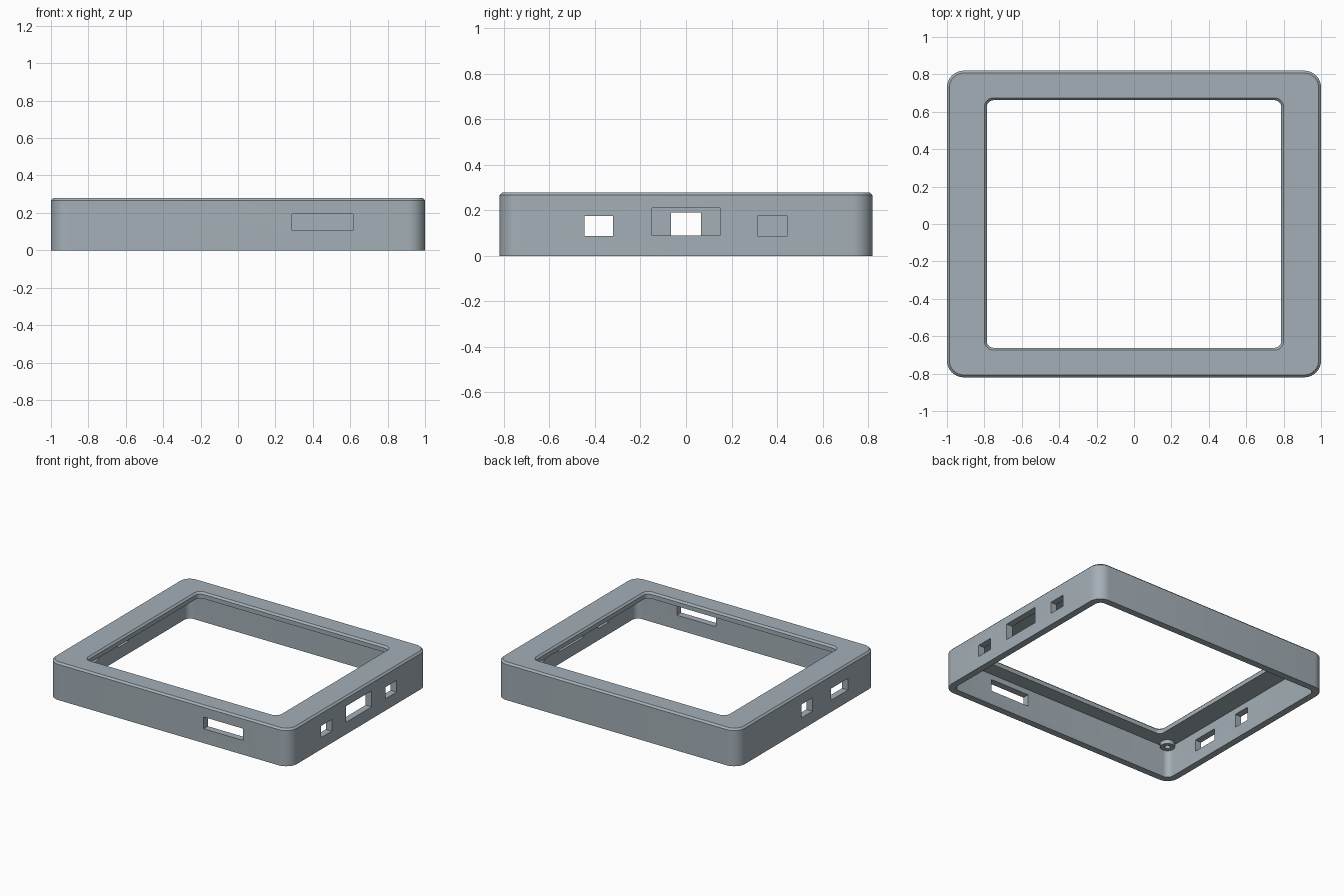
import bpy, bmesh, math

if "Cube" in bpy.data.objects:
    bpy.data.objects.remove(bpy.data.objects["Cube"])

W, D, H = 1.0, 0.82, 0.28      # half width, half depth, height
WALL, CEIL = 0.05, 0.235       # wall thickness, underside of the top plate

grey = bpy.data.materials.new("blue grey plastic")
grey.diffuse_color = (0.37, 0.43, 0.47, 1)
grey.use_nodes = True
grey.node_tree.nodes["Principled BSDF"].inputs["Base Color"].default_value = grey.diffuse_color


def rounded_rect(hx, hy, r, z, n=8):
    """Points of a rounded rectangle, counter-clockwise."""
    pts = []
    for i, (sx, sy) in enumerate([(1, 1), (-1, 1), (-1, -1), (1, -1)]):
        for k in range(n + 1):
            a = math.pi / 2 * (i + k / n)
            pts.append((sx * (hx - r) + r * math.cos(a),
                        sy * (hy - r) + r * math.sin(a), z))
    return pts


def circle(x, y, r, z, n=24):
    return [(x + r * math.cos(2 * math.pi * k / n),
             y + r * math.sin(2 * math.pi * k / n), z) for k in range(n)]


def loft(name, rings, closed=False, cap=False):
    """Skin consecutive rings; optionally join last to first or cap the ends."""
    bm = bmesh.new()
    loops = [[bm.verts.new(p) for p in ring] for ring in rings]
    pairs = list(zip(loops, loops[1:]))
    if closed:
        pairs.append((loops[-1], loops[0]))
    for a, b in pairs:
        for i in range(len(a)):
            j = (i + 1) % len(a)
            bm.faces.new((a[i], a[j], b[j], b[i]))
    if cap:
        bm.faces.new(loops[0])
        bm.faces.new(loops[-1])
    bmesh.ops.recalc_face_normals(bm, faces=bm.faces)
    me = bpy.data.meshes.new(name)
    bm.to_mesh(me)
    bm.free()
    me.materials.append(grey)
    ob = bpy.data.objects.new(name, me)
    bpy.context.collection.objects.link(ob)
    return ob


def smooth(ob):
    bpy.ops.object.select_all(action='DESELECT')
    ob.select_set(True)
    bpy.context.view_layer.objects.active = ob
    bpy.ops.object.shade_smooth_by_angle(angle=math.radians(30))


# Open-bottomed frame: outer wall, chamfer, top plate, window, cavity
c = 0.013
case = loft("case_frame", [
    rounded_rect(W, D, 0.09, 0),
    rounded_rect(W, D, 0.09, H - c),
    rounded_rect(W - c, D - c, 0.09 - c, H),
    rounded_rect(0.80, 0.675, 0.05, H),
    rounded_rect(0.787, 0.662, 0.037, H - c),
    rounded_rect(0.787, 0.662, 0.037, CEIL),
    rounded_rect(W - WALL, D - WALL, 0.045, CEIL),
    rounded_rect(W - WALL, D - WALL, 0.045, 0),
], closed=True)

# Port openings: x range, y range, z range
ports = [
    ((0.9, 1.1), (-0.445, -0.32), (0.088, 0.175)),
    ((0.9, 1.1), (-0.15, 0.15), (0.09, 0.21)),
    ((0.9, 1.1), (0.315, 0.445), (0.088, 0.175)),
    ((-1.1, -0.9), (-0.065, 0.065), (0.09, 0.19)),
    ((-1.1, -0.9), (-0.485, -0.285), (0.088, 0.175)),
    ((0.29, 0.615), (-0.9, -0.72), (0.107, 0.195)),
]
for (x0, x1), (y0, y1), (z0, z1) in ports:
    cutter = loft("port_cutter", [
        [(x0, y0, z), (x1, y0, z), (x1, y1, z), (x0, y1, z)] for z in (z0, z1)
    ], cap=True)
    mod = case.modifiers.new("port", 'BOOLEAN')
    mod.object = cutter
    mod.operation = 'DIFFERENCE'
    mod.solver = 'EXACT'
    bpy.context.view_layer.objects.active = case
    bpy.ops.object.modifier_apply(modifier=mod.name)
    bpy.data.objects.remove(cutter)
smooth(case)

# Short screw bosses with blind holes under the four corners
for sx in (-1, 1):
    for sy in (-1, 1):
        x, y = sx * 0.9, sy * 0.72
        smooth(loft("screw_boss", [
            circle(x, y, 0.05, CEIL + 0.01),
            circle(x, y, 0.05, 0.205),
            circle(x, y, 0.02, 0.205),
            circle(x, y, 0.02, CEIL),
        ], cap=True))
